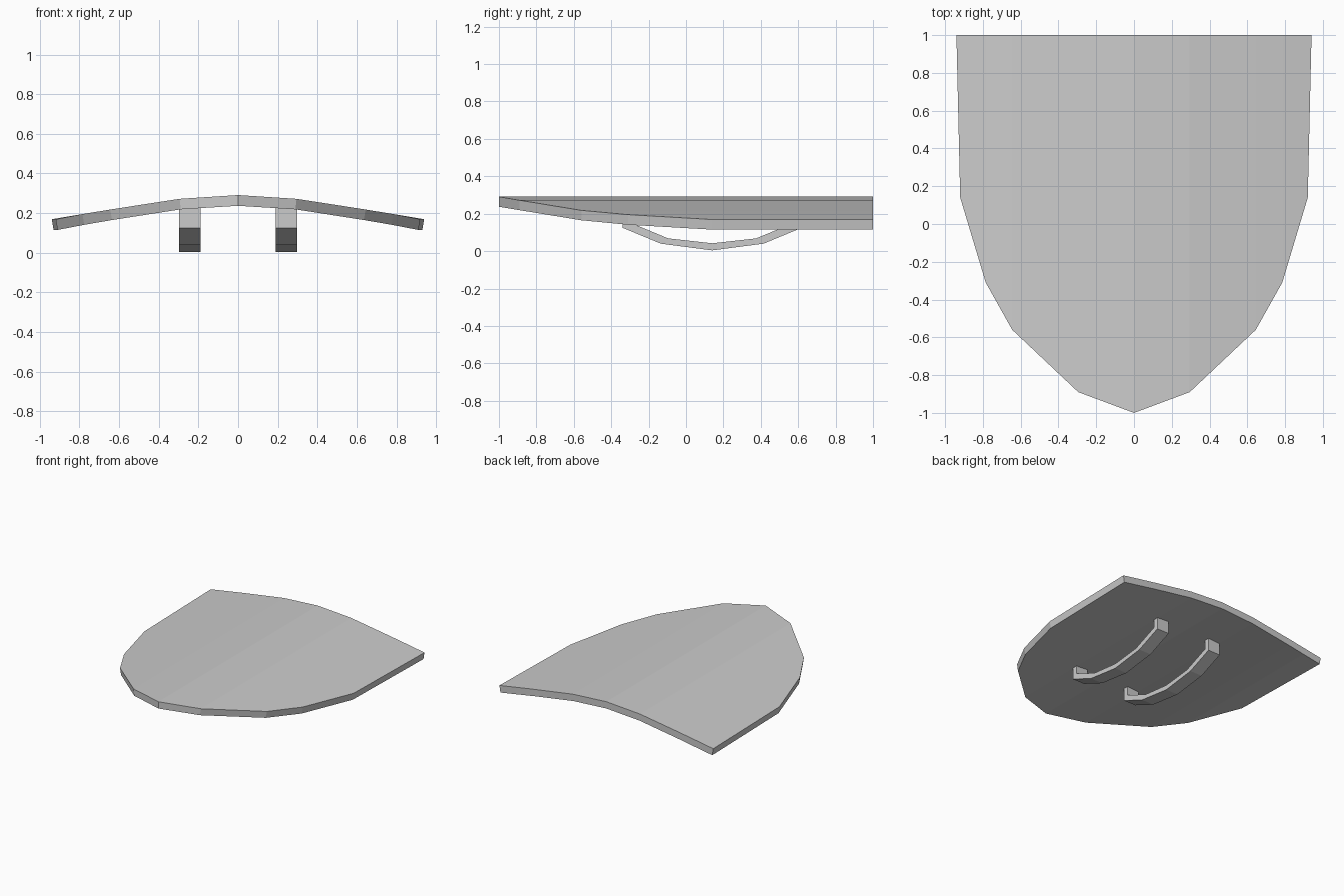
import bpy, bmesh

if "Cube" in bpy.data.objects:
    bpy.data.objects.remove(bpy.data.objects["Cube"])


def make_object(name, bm):
    bmesh.ops.recalc_face_normals(bm, faces=bm.faces[:])
    mesh = bpy.data.meshes.new(name)
    bm.to_mesh(mesh)
    bm.free()
    ob = bpy.data.objects.new(name, mesh)
    bpy.context.collection.objects.link(ob)
    return ob


# Shield plate: columns of (front x, back x, front y, top z, inward x shift, bottom z)
half = [
    (0.0, 0.0, -1.0, 0.291, 0.0, 0.237),
    (0.295, 0.295, -0.89, 0.272, 0.006, 0.219),
    (0.645, 0.645, -0.56, 0.218, 0.009, 0.165),
    (0.785, 0.785, -0.31, 0.195, 0.009, 0.141),
    (0.92, 0.94, 0.14, 0.169, 0.009, 0.115),
]
columns = [(-xf, -xb, y, zt, -s, zb) for xf, xb, y, zt, s, zb in half[:0:-1]] + half

bm = bmesh.new()
rings = []
for xf, xb, y, zt, s, zb in columns:
    rings.append([bm.verts.new(p) for p in (
        (xf, y, zt), (xb, 1.0, zt), (xb - s, 1.0, zb), (xf - s, y, zb))])
for a, b in zip(rings, rings[1:]):
    for i in range(4):
        j = (i + 1) % 4
        bm.faces.new((a[i], a[j], b[j], b[i]))
bm.faces.new(rings[0])
bm.faces.new(rings[-1])
make_object("shield_plate", bm)

# Grip handles: bent strap profile in y-z, symmetric about y = 0.14
MID = 0.14
outer = [(-0.48, 0.228), (-0.48, 0.125), (-0.275, 0.04), (0.0, 0.004)]
inner = [(-0.44, 0.228), (-0.44, 0.153), (-0.235, 0.068), (0.0, 0.042)]


def mirrored(path):
    return path + [(-y, z) for y, z in path[-2::-1]]


def make_handle(name, x0, x1):
    bm = bmesh.new()
    rows = []
    for (yo, zo), (yi, zi) in zip(mirrored(outer), mirrored(inner)):
        rows.append([bm.verts.new(p) for p in (
            (x0, yo + MID, zo), (x1, yo + MID, zo),
            (x1, yi + MID, zi), (x0, yi + MID, zi))])
    for a, b in zip(rows, rows[1:]):
        for i in range(4):
            j = (i + 1) % 4
            bm.faces.new((a[i], a[j], b[j], b[i]))
    bm.faces.new(rows[0])
    bm.faces.new(rows[-1])
    return make_object(name, bm)


make_handle("left_handle", -0.297, -0.19)
make_handle("right_handle", 0.19, 0.297)
